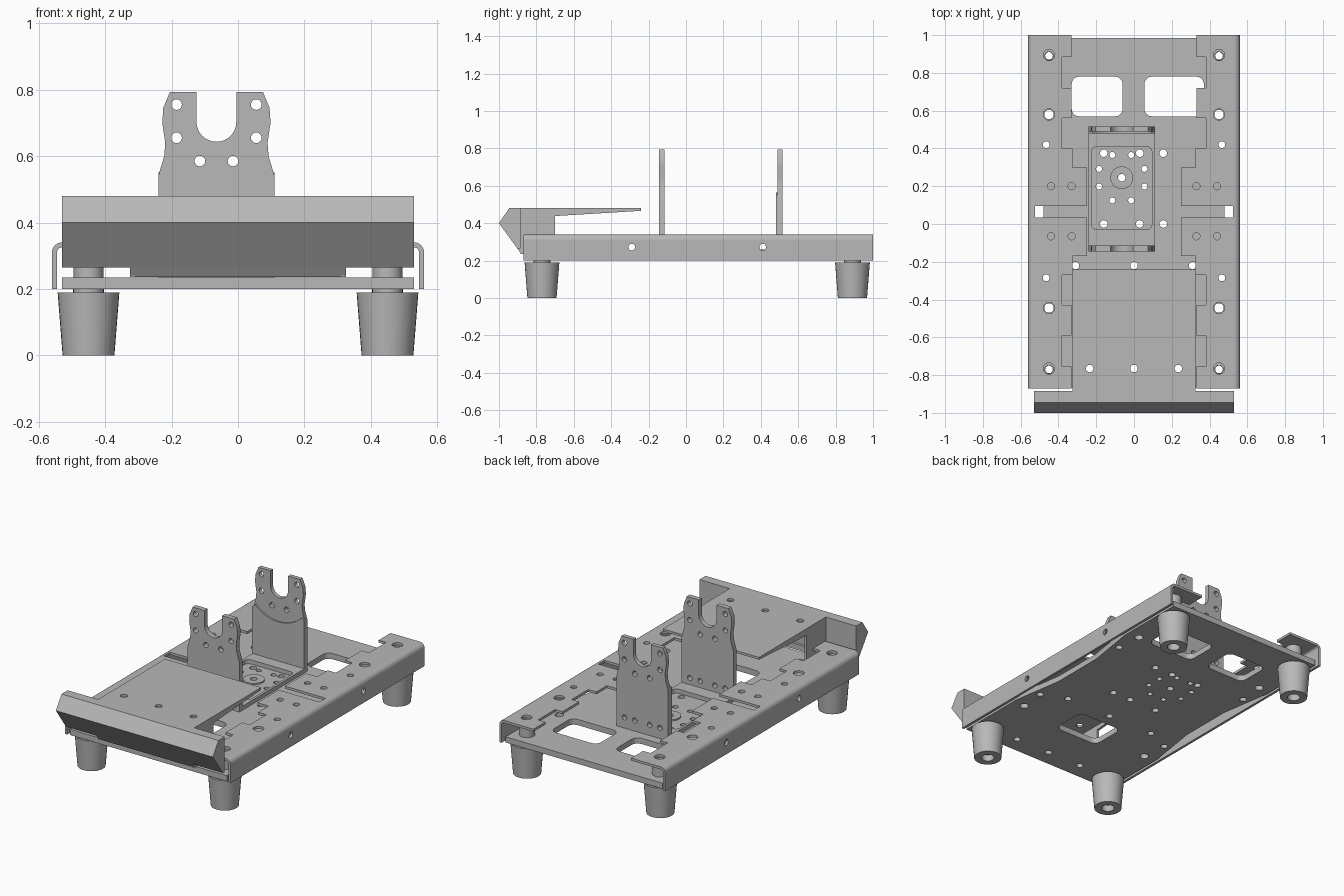
import bpy, bmesh, math

old = bpy.data.objects.get("Cube")
if old:
    bpy.data.objects.remove(old, do_unlink=True)

grey = bpy.data.materials.new("satin grey metal")
grey.use_nodes = True
COLOUR = (0.48, 0.48, 0.48, 1)
grey.diffuse_color = COLOUR
grey.node_tree.nodes["Principled BSDF"].inputs["Base Color"].default_value = COLOUR


# Helpers: outlines
def circle(x, y, r, n=20):
    return [(x + r * math.cos(i * math.tau / n), y + r * math.sin(i * math.tau / n)) for i in range(n)]


def arc(x, y, r, a0, a1, n=6):
    angles = [math.radians(a0 + (a1 - a0) * i / n) for i in range(n + 1)]
    return [(x + r * math.cos(a), y + r * math.sin(a)) for a in angles]


def box(x0, x1, y0, y1, r=0.0):
    if not r:
        return [(x0, y0), (x1, y0), (x1, y1), (x0, y1)]
    return (arc(x0 + r, y0 + r, r, 180, 270) + arc(x1 - r, y0 + r, r, 270, 360)
            + arc(x1 - r, y1 - r, r, 0, 90) + arc(x0 + r, y1 - r, r, 90, 180))


# Helpers: meshes
def finish(name, bm):
    bmesh.ops.remove_doubles(bm, verts=bm.verts, dist=0.0001)
    bmesh.ops.recalc_face_normals(bm, faces=bm.faces)
    mesh = bpy.data.meshes.new(name)
    bm.to_mesh(mesh)
    bm.free()
    mesh.materials.append(grey)
    obj = bpy.data.objects.new(name, mesh)
    bpy.context.collection.objects.link(obj)
    bpy.ops.object.select_all(action="DESELECT")
    bpy.context.view_layer.objects.active = obj
    obj.select_set(True)
    bpy.ops.object.shade_smooth_by_angle(angle=math.radians(30))
    return obj


def sheet(name, outline, holes, lo, hi, axis="z"):
    """Cut sheet: a filled outline with holes, extruded from lo to hi along the axis."""
    curve = bpy.data.curves.new(name, "CURVE")
    curve.dimensions = "2D"
    curve.fill_mode = "BOTH"
    curve.extrude = (hi - lo) / 2
    for loop in [outline] + holes:
        spline = curve.splines.new("POLY")
        spline.points.add(len(loop) - 1)
        for p, (u, v) in zip(spline.points, loop):
            p.co = (u, v, 0, 1)
        spline.use_cyclic_u = True
    temp = bpy.data.objects.new(name, curve)
    mesh = temp.to_mesh()
    bm = bmesh.new()
    bm.from_mesh(mesh)
    temp.to_mesh_clear()
    bpy.data.objects.remove(temp)
    bpy.data.curves.remove(curve)
    for v in bm.verts:
        a, b, w = v.co.x, v.co.y, v.co.z + (lo + hi) / 2
        v.co = {"z": (a, b, w), "y": (a, w, b), "x": (w, a, b)}[axis]
    return finish(name, bm)


def turned(name, profile, x, y, n=32):
    """Closed (radius, height) profile revolved about a vertical line."""
    bm = bmesh.new()
    rings = [[bm.verts.new((px, py, z)) for px, py in circle(x, y, r, n)] for r, z in profile]
    for a, b in zip(rings, rings[1:] + rings[:1]):
        for i in range(n):
            j = (i + 1) % n
            bm.faces.new((a[i], a[j], b[j], b[i]))
    return finish(name, bm)


# Base plate with waisted sides, openings and drillings
right_edge = [(0.53, -0.865), (0.53, -0.42), (0.48, -0.1), (0.48, 0.23), (0.53, 0.55), (0.53, 0.985)]
outline = right_edge + [(-x, y) for x, y in reversed(right_edge)]
tray_x, tray_y = -0.065, 0.245
foot_spots = [(sx * 0.45, y) for sx in (-1, 1) for y in (-0.77, 0.89)]
mount_holes = [(x, y) for x in (-0.16, 0.03, 0.155) for y in (0.0, 0.375)]
front_holes = [(x, -0.765) for x in (-0.235, 0, 0.235)]
ring_holes = [(tray_x + sx * a, tray_y + sy * b) for sx in (-1, 1) for sy in (-1, 1)
              for a, b in ((0.12, 0.047), (0.05, 0.12))]
rail_holes = [(sx * 0.465, y) for sx in (-1, 1) for y in (0.42, -0.285)]
cross_holes = [(x, -0.22) for x in (-0.31, 0, 0.31)]
plate_holes = [circle(x, y, 0.02) for x, y in mount_holes + front_holes + rail_holes + cross_holes]
plate_holes += [circle(x, y, 0.016) for x, y in ring_holes]
plate_holes += [circle(sx * 0.45, y, 0.025) for sx in (-1, 1) for y in (0.58, -0.445)]
plate_holes += [circle(x, y, 0.025) for x, y in foot_spots]
plate_holes += [circle(tray_x, tray_y, 0.02)]
plate_holes += [box(-0.33, -0.06, 0.57, 0.78, 0.04), box(0.055, 0.37, 0.57, 0.78, 0.04),
                box(-0.15, 0.15, -0.52, -0.3, 0.04)]
sheet("base_plate", outline, plate_holes, 0.2, 0.235)

# Side rails: toothed top flange, rounded bend and outer wall
MID, END = 0.065, 0.935
steps = [(0.525, 0.03), (0.25, 0.03), (0.25, 0.235), (0.325, 0.235), (0.325, 0.335), (0.38, 0.335),
         (0.38, 0.495), (0.33, 0.495), (0.33, 0.655), (0.38, 0.655), (0.38, 0.82), (0.33, 0.82), (0.33, END)]
teeth = [(x, MID + d) for x, d in reversed(steps)] + [(x, MID - d) for x, d in steps]
for side, sx in (("left", 1), ("right", -1)):
    flange = [(sx * x, y) for x, y in teeth + [(0.53, MID - END), (0.53, MID + END)]]
    holes = [circle(sx * 0.45, y, 0.03) for y in (0.895, 0.58, -0.445, -0.765)]
    holes += [circle(sx * 0.465, y, 0.018) for y in (0.42, -0.285)]
    holes += [circle(sx * x, y, 0.019) for x in (0.33, 0.44) for y in (0.2, -0.065)]
    sheet(side + "_rail_flange", flange, holes, 0.325, 0.34)
    bend = arc(0.53, 0.31, 0.03, 90, 0) + arc(0.53, 0.31, 0.015, 0, 90)
    sheet(side + "_rail_bend", [(sx * x, z) for x, z in bend], [], MID - END, MID + END, "y")
    wall_holes = [circle(y, 0.272, 0.018) for y in (-0.29, 0.41)]
    lo, hi = sorted((sx * 0.545, sx * 0.56))
    sheet(side + "_rail_wall", box(MID - END, MID + END, 0.2, 0.31), wall_holes, lo, hi, "x")

# Tapered hollow feet with necks, and spacers holding the rails
foot = [(0.036, 0), (0.078, 0), (0.093, 0.19), (0.046, 0.19), (0.046, 0.2), (0.02, 0.2), (0.02, 0.04), (0.036, 0.04)]
spacer = [(0.022, 0.235), (0.045, 0.235), (0.045, 0.325), (0.022, 0.325)]
for x, y in foot_spots:
    where = ("front_" if y < 0 else "back_") + ("left" if x > 0 else "right")
    turned(where + "_foot", foot, x, y)
    turned(where + "_spacer", spacer, x, y)

# Front cover: top sheet, tapered side walls
sheet("cover_top", box(-0.325, 0.325, -0.89, -0.24), [circle(x, y, 0.02) for x, y in front_holes], 0.466, 0.48)
cheek = [(-0.885, 0.475), (-0.24, 0.475), (-0.24, 0.466), (-0.7, 0.438), (-0.7, 0.236), (-0.885, 0.236)]
for side, lo in (("left", 0.31), ("right", -0.325)):
    sheet(side + "_cover_wall", cheek, [], lo, lo + 0.015, "x")

# Front bumper with a pointed nose and a deeper centre lip
nose = [(-0.885, 0.48), (-0.945, 0.48), (-1.0, 0.4), (-0.902, 0.265), (-0.885, 0.265)]
sheet("front_bumper", nose, [], -0.53, 0.53, "x")
lip = [(-0.885, 0.27), (-0.905, 0.27), (-0.882, 0.236), (-0.87, 0.236), (-0.87, 0.27)]
sheet("bumper_lip", lip, [], -0.325, 0.325, "x")

# Cradle tray: raised frame with a rounded recess and a centre ring
sheet("tray_frame", box(-0.24, 0.11, -0.14, 0.515), [box(-0.225, 0.095, -0.03, 0.41, 0.03)], 0.235, 0.26)
turned("centre_ring", [(0.02, 0.235), (0.06, 0.235), (0.06, 0.243), (0.02, 0.243)], tray_x, tray_y)

# Uprights with an open U-shaped saddle
half = [(0.175, 0.236), (0.175, 0.54), (0.157, 0.6), (0.154, 0.64), (0.163, 0.7), (0.16, 0.745), (0.14, 0.793), (0.06, 0.793)]
saddle = arc(0, 0.703, 0.06, 0, -180, 16)
shape = half + saddle + [(-x, z) for x, z in reversed(half)]
shape = [(tray_x + x, z) for x, z in shape]
drill = [(sx * x, z) for sx in (-1, 1) for x, z in ((0.12, 0.755), (0.12, 0.655), (0.05, 0.585), (0.12, 0.3), (0.05, 0.3))]
drill = [circle(tray_x + x, z, 0.016) for x, z in drill]
sheet("front_upright", shape, drill, -0.145, -0.115, "y")
sheet("back_upright", shape, drill, 0.49, 0.515, "y")

# Backing pad with a dished top edge on the rear upright
pad = [(-0.24, 0.262), (0.11, 0.262), (0.11, 0.55)] + arc(tray_x, 0.72, 0.22, -45, -135, 12) + [(-0.24, 0.55)]
sheet("back_upright_pad", pad, [], 0.48, 0.49, "y")
